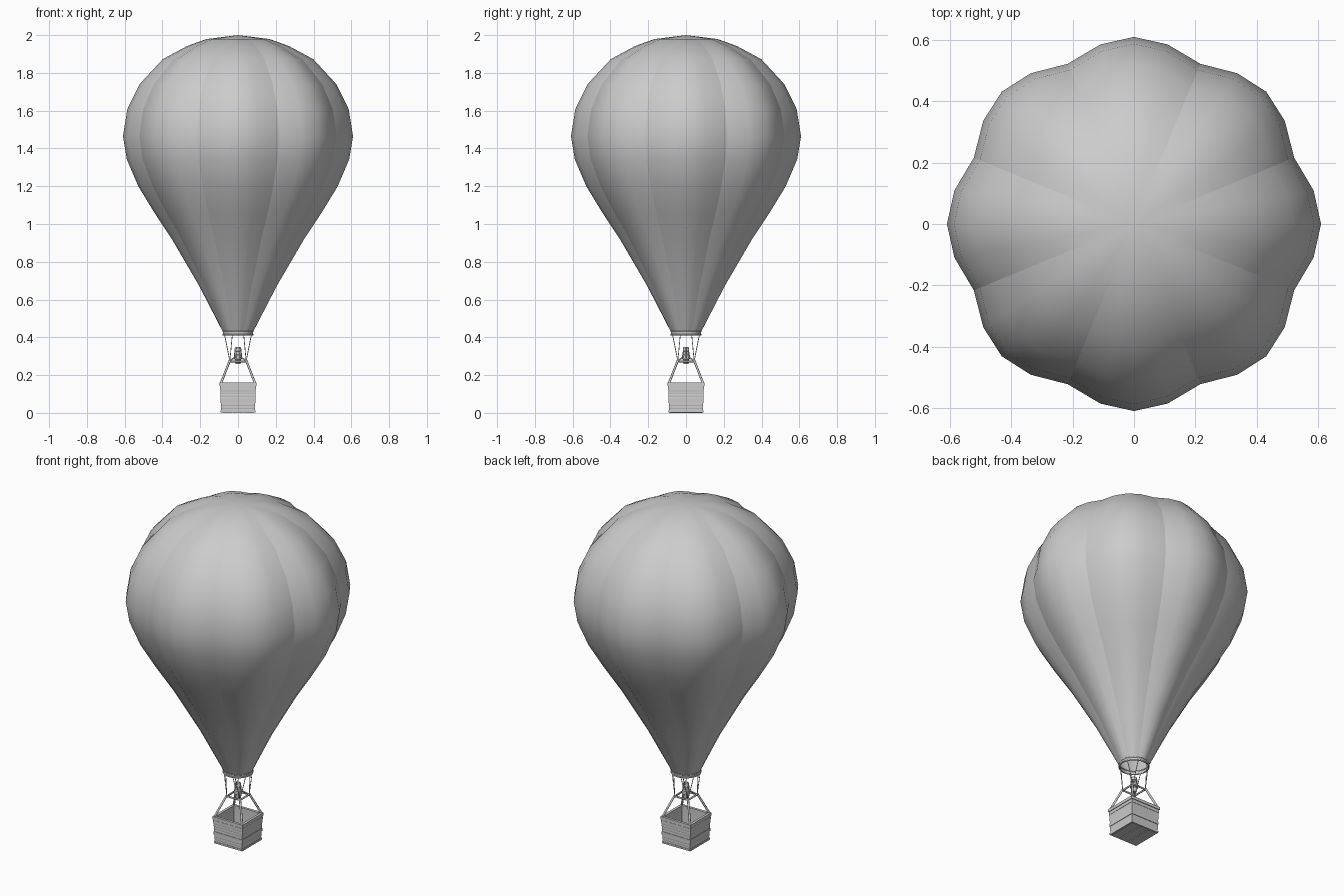
import bpy, bmesh, math
from mathutils import Vector

if "Cube" in bpy.data.objects:
    bpy.data.objects.remove(bpy.data.objects["Cube"])


def finish(name, bm, angle=None):
    bmesh.ops.recalc_face_normals(bm, faces=bm.faces)
    me = bpy.data.meshes.new(name)
    bm.to_mesh(me)
    bm.free()
    ob = bpy.data.objects.new(name, me)
    bpy.context.collection.objects.link(ob)
    if angle:
        bpy.context.view_layer.objects.active = ob
        bpy.ops.object.select_all(action='DESELECT')
        ob.select_set(True)
        bpy.ops.object.shade_smooth_by_angle(angle=math.radians(angle))
    return ob


def loft(bm, rings, closed=False):
    loops = [[bm.verts.new(p) for p in r] for r in rings]
    n = len(loops[0])
    pairs = list(zip(loops, loops[1:])) + ([(loops[-1], loops[0])] if closed else [])
    for a, b in pairs:
        for i in range(n):
            bm.faces.new((a[i], a[(i + 1) % n], b[(i + 1) % n], b[i]))
    return loops


def circle(r, z, n, phase=0.0):
    return [(r * math.cos(phase + 2 * math.pi * i / n),
             r * math.sin(phase + 2 * math.pi * i / n), z) for i in range(n)]


def square(h, z):
    return circle(h * math.sqrt(2), z, 4, math.pi / 4)


def lathe(name, profile, n=24, closed=False, angle=40):
    bm = bmesh.new()
    loft(bm, [circle(r, z, n) for r, z in profile], closed)
    return finish(name, bm, angle)


def rod(bm, a, b, r, n=8):
    a, b = Vector(a), Vector(b)
    q = (b - a).to_track_quat('Z', 'Y')
    ends = loft(bm, [[p + q @ Vector(c) for c in circle(r, 0, n)] for p in (a, b)])
    for e in ends:
        bm.faces.new(e)


def box(bm, c, s):
    r = bmesh.ops.create_cube(bm, size=1)
    for v in r['verts']:
        v.co = Vector(c) + Vector([v.co[i] * s[i] for i in range(3)])


# Envelope: eight bulging gores, four segments each, with creased seams
profile = [(0.078, 0.425), (0.207, 0.675), (0.35, 0.92), (0.444, 1.062), (0.528, 1.2),
           (0.589, 1.343), (0.609, 1.465), (0.586, 1.608), (0.521, 1.74),
           (0.398, 1.873), (0.27, 1.942), (0.167, 1.979)]
depth = (0, 0.023, 0.073, 0.023)
twist = (0, -0.012, 0, 0.012)
bm = bmesh.new()
rings = []
for r, z in profile:
    k = 1 if z > 1.4 else min(1, (r - 0.078) / 0.13)
    ring = []
    for i in range(32):
        a = i * math.pi / 16 + twist[i % 4]
        rr = r * (1 - k * depth[i % 4])
        ring.append((rr * math.cos(a), rr * math.sin(a), z))
    rings.append(ring)
loops = loft(bm, rings)
top = bm.verts.new((0, 0, 2.0))
for i in range(32):
    bm.faces.new((loops[-1][i], loops[-1][(i + 1) % 32], top))
for f in bm.faces:
    f.smooth = True
for i in range(2, 32, 4):
    for a, b in zip(loops, loops[1:]):
        bm.edges.get((a[i], b[i])).smooth = False
finish("envelope", bm)

# Mouth band and hoops
lathe("mouth_band", [(0.075, 0.413), (0.079, 0.413), (0.081, 0.432), (0.077, 0.432)], 32, True)
for nm, z in (("mouth_hoop_lower", 0.414), ("mouth_hoop_upper", 0.431)):
    lathe(nm, [(0.079 + 0.004 * math.cos(t * math.pi / 3), z + 0.004 * math.sin(t * math.pi / 3))
               for t in range(6)], 32, True, 80)

# Ropes from the mouth to the burner frame
bm = bmesh.new()
for i in range(8):
    a = math.radians(22.5 + 45 * i)
    p = (0.078 * math.cos(a), 0.078 * math.sin(a), 0.418)
    rod(bm, p, (math.copysign(0.043, p[0]), math.copysign(0.043, p[1]), 0.275), 0.002, 6)
finish("ropes", bm, 60)

# Burner frame: square bars, arched cross bars and uprights down to the basket
bm = bmesh.new()
corners = [(0.043, 0.043), (-0.043, 0.043), (-0.043, -0.043), (0.043, -0.043)]
for i, (x, y) in enumerate(corners):
    x2, y2 = corners[(i + 1) % 4]
    rod(bm, (x, y, 0.273), (x2, y2, 0.273), 0.005)
    rod(bm, (x, y, 0.273), (x * 0.35, y * 0.35, 0.298), 0.004)
    rod(bm, (x, y, 0.278), (x * 2.12, y * 2.12, 0.155), 0.006)
finish("burner_frame", bm, 60)

# Burner
lathe("burner", [(0.001, 0.258), (0.012, 0.258), (0.017, 0.268), (0.017, 0.282), (0.021, 0.286),
                 (0.021, 0.306), (0.014, 0.31), (0.014, 0.325), (0.017, 0.328), (0.017, 0.338),
                 (0.011, 0.35), (0.008, 0.35), (0.008, 0.315), (0.001, 0.315)], 16)
bm = bmesh.new()
for i in range(6):
    a = i * math.pi / 3
    c, s = math.cos(a), math.sin(a)
    rod(bm, (0.021 * c, 0.021 * s, 0.29), (0.015 * c, 0.015 * s, 0.345), 0.002, 6)
finish("burner_pipes", bm, 60)

# Basket: shallow woven rows, open on top
bm = bmesh.new()
rows, step = 9, 0.0155
outer = []
for i in range(rows):
    z0, h = 0.006 + i * step, 0.0885 + 0.0055 * i / rows
    outer += [(h, z0), (h + 0.001, z0 + 0.004), (h + 0.001, z0 + step - 0.004)]
outer.append((0.094, 0.006 + rows * step))
loops = loft(bm, [square(h, z) for h, z in outer + [(0.085, 0.148), (0.081, 0.016)]])
bm.faces.new(loops[0])
bm.faces.new(loops[-1])
finish("basket", bm)


def band(name, h0, h1, z0, z1):
    bm = bmesh.new()
    loft(bm, [square(h, z) for h, z in ((h0, z0), (h1, z0), (h1, z1), (h0, z1))], True)
    finish(name, bm)


band("basket_rim", 0.083, 0.098, 0.143, 0.16)
band("upper_band", 0.088, 0.0955, 0.124, 0.138)
band("middle_band", 0.086, 0.0935, 0.053, 0.07)
band("base_band", 0.08, 0.092, 0.002, 0.012)

# Floor runners
bm = bmesh.new()
for i in range(3):
    box(bm, (-0.057 + 0.057 * i, 0, 0.004), (0.052, 0.176, 0.008))
finish("floor_runners", bm)
